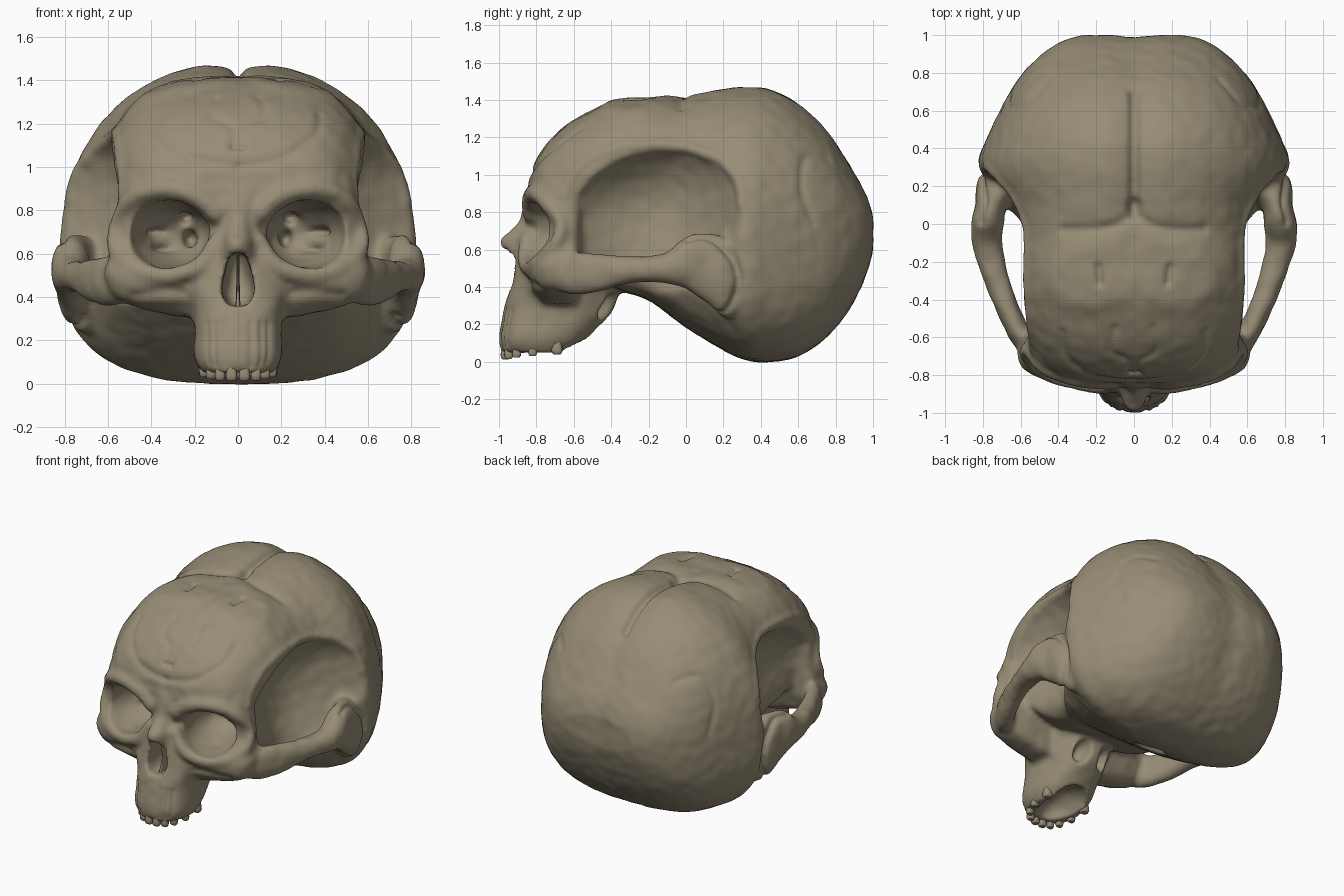
import bpy, bmesh, math
from mathutils import Matrix, noise, kdtree
from mathutils.bvhtree import BVHTree

bone = bpy.data.materials.new("bone")
bone.diffuse_color = (0.31, 0.265, 0.18, 1)


def spline(pts, k):
    """Catmull-Rom resampling of equally long tuples."""
    out = []
    for i in range(len(pts) - 1):
        a, b, c, d = (pts[max(i - 1, 0)], pts[i], pts[i + 1], pts[min(i + 2, len(pts) - 1)])
        for j in range(k):
            t = j / k
            out.append(tuple(q + 0.5 * t * (r - p + t * (2*p - 5*q + 4*r - s + t * (3*(q - r) + s - p)))
                             for p, q, r, s in zip(a, b, c, d)))
    return out + [tuple(pts[-1])]


def loft(bm, secs, axis, side=1, n=48, k=5, low=0.0):
    """Sections (station, centre x, half width, low, middle, high, squareness) along y or z."""
    rings = []
    for t, cx, w, lo, mid, hi, e in spline(secs, k):
        ring = []
        for i in range(n):
            a = 2 * math.pi * i / n
            c, s = math.cos(a), math.sin(a)
            f = e + (low if s < 0 else 0)
            u = side * (cx + w * math.copysign(abs(c) ** (2 / f), c))
            v = mid + (hi - mid if s > 0 else mid - lo) * math.copysign(abs(s) ** (2 / f), s)
            ring.append(bm.verts.new((u, t, v) if axis == 'y' else (u, v, t)))
        rings.append(ring)
    for a, b in zip(rings, rings[1:]):
        for i in range(n):
            bm.faces.new((a[i], a[(i + 1) % n], b[(i + 1) % n], b[i]))
    bm.faces.new(rings[0])
    bm.faces.new(rings[-1])
    return [v for r in rings for v in r]


def ball(bm, co, rad, turn=0.0, sub=3):
    m = Matrix.Translation(co) @ Matrix.Rotation(turn, 4, 'Z') @ Matrix.Diagonal((*rad, 1))
    bmesh.ops.create_icosphere(bm, subdivisions=sub, radius=1, matrix=m)


def ridge(bm, pts, side):
    for x, y, z, r in spline(pts, 8):
        ball(bm, (side * x, y, z), (r, r, r), sub=2)


def finish(name, bm):
    bmesh.ops.recalc_face_normals(bm, faces=bm.faces)
    me = bpy.data.meshes.new(name)
    bm.to_mesh(me)
    bm.free()
    ob = bpy.data.objects.new(name, me)
    bpy.context.collection.objects.link(ob)
    me.materials.append(bone)
    return ob


def voxel(ob, size):
    m = ob.modifiers.new("voxel", 'REMESH')
    m.mode, m.voxel_size = 'VOXEL', size


# Braincase
bm = bmesh.new()
case = loft(bm, [
    (-.84, 0, .24, .86, .92, .98, 2.2), (-.78, 0, .43, .76, .92, 1.12, 2.2),
    (-.65, 0, .53, .60, .92, 1.26, 2.4), (-.50, 0, .58, .45, .92, 1.345, 2.6),
    (-.35, 0, .605, .38, .90, 1.405, 2.7), (-.20, 0, .615, .33, .87, 1.415, 2.8),
    (-.05, 0, .635, .22, .80, 1.415, 2.7), (.10, 0, .70, .12, .70, 1.45, 2.4),
    (.30, 0, .82, .015, .60, 1.48, 2.2), (.45, 0, .78, .0, .60, 1.465, 2.25),
    (.60, 0, .71, .03, .61, 1.39, 2.3), (.75, 0, .625, .13, .64, 1.25, 2.3),
    (.87, 0, .52, .27, .67, 1.07, 2.3), (.96, 0, .40, .45, .70, .91, 2.2),
    (1.0, 0, .27, .58, .70, .80, 2)], 'y', n=128, k=7, low=.6)
# Temporal hollows pressed into its sides
for v in case:
    dy, dz = v.co.y + .16, v.co.z - .82
    p, q = dy * .985 + dz * .17, dz * .985 - dy * .17
    r2 = (p / .45) ** 2 + (q / (.31 if q > 0 else .45)) ** 2
    if r2 < 1 and abs(v.co.x) > .2:
        v.co.x -= math.copysign(.23 * (1 - r2) ** .8, v.co.x)

# Face plate with cheekbones
loft(bm, [
    (.31, 0, .28, -.80, -.66, -.56, 2.2), (.345, 0, .44, -.80, -.66, -.57, 2.5),
    (.40, 0, .57, -.84, -.66, -.56, 3),
    (.50, 0, .62, -.86, -.66, -.53, 3), (.58, 0, .60, -.83, -.64, -.53, 3),
    (.68, 0, .575, -.79, -.62, -.53, 2.8), (.80, 0, .565, -.82, -.62, -.52, 2.6),
    (.90, 0, .545, -.85, -.62, -.50, 2.6), (1.0, 0, .515, -.80, -.60, -.48, 2.5),
    (1.06, 0, .46, -.72, -.60, -.48, 2.3)], 'z')
# Upper jaw
loft(bm, [
    (.05, 0, .165, -.985, -.80, -.62, 2.4), (.12, 0, .20, -1.0, -.80, -.54, 2.5),
    (.25, 0, .20, -.98, -.78, -.41, 2.5), (.36, 0, .215, -.955, -.75, -.36, 2.5),
    (.45, 0, .25, -.93, -.72, -.36, 2.4), (.55, 0, .21, -.92, -.70, -.42, 2.2),
    (.65, 0, .16, -.90, -.70, -.45, 2), (.76, 0, .12, -.87, -.70, -.50, 2)], 'z')
# Nose bridge
loft(bm, [
    (.56, 0, .08, -.95, -.85, -.75, 2), (.60, 0, .078, -.98, -.86, -.75, 2),
    (.655, 0, .07, -.995, -.86, -.75, 2), (.70, 0, .062, -.945, -.84, -.75, 2),
    (.75, 0, .065, -.89, -.80, -.72, 2), (.82, 0, .10, -.875, -.80, -.70, 2),
    (.92, 0, .16, -.85, -.78, -.70, 2)], 'z')

for s in (1, -1):
    # Cheek arches
    loft(bm, [
        (-.74, .50, .06, .40, .46, .52, 2), (-.62, .58, .07, .36, .46, .58, 2.2),
        (-.48, .655, .065, .37, .47, .58, 2.2), (-.30, .725, .07, .42, .49, .565, 2.2),
        (-.12, .775, .08, .42, .50, .58, 2.2), (0, .775, .087, .39, .53, .67, 2.2),
        (.10, .755, .085, .32, .50, .69, 2.2), (.20, .71, .125, .24, .46, .67, 2.2),
        (.29, .67, .13, .24, .46, .62, 2)], 'y', s)
    # Eye socket rims
    ridge(bm, [(.10, -.83, .79, .05), (.20, -.83, .87, .05), (.35, -.81, .90, .045),
               (.48, -.75, .86, .045), (.56, -.67, .74, .035), (.565, -.70, .62, .04),
               (.46, -.79, .525, .045), (.31, -.835, .50, .045), (.17, -.86, .55, .045),
               (.10, -.85, .66, .04)], s)
skull = finish("skull", bm)

# Cutters: sockets, nose, palate and openings
bm = bmesh.new()
for s in (1, -1):
    ball(bm, (s * .325, -.80, .69), (.187, .37, .16), s * .27)
    ball(bm, (s * .24, -.47, .77), (.035, .09, .032))
    ball(bm, (s * .35, -.53, .70), (.09, .08, .022), s * .3)
    ball(bm, (s * .33, -.54, .62), (.07, .08, .02), s * .3)
    ball(bm, (s * .22, -.46, .67), (.035, .10, .045))
    ball(bm, (s * .235, -.87, .465), (.022, .08, .018))
    ball(bm, (s * .09, -.37, .29), (.055, .14, .085))
loft(bm, [(.36, 0, .045, -1.1, -.9, -.68, 3), (.42, 0, .075, -1.1, -.9, -.64, 3),
          (.52, 0, .062, -1.1, -.9, -.62, 3), (.605, 0, .03, -1.1, -.9, -.65, 3)], 'z')
ball(bm, (0, -.71, .04), (.125, .22, .13))
ball(bm, (0, .14, .06), (.11, .12, .12))
cutter = finish("cutter", bm)
cutter.hide_render = True
voxel(cutter, .014)

voxel(skull, .018)
cut = skull.modifiers.new("cut", 'BOOLEAN')
cut.operation, cut.object, cut.solver = 'DIFFERENCE', cutter, 'EXACT'
voxel(skull, .0135)
sm = skull.modifiers.new("smooth", 'SMOOTH')
sm.factor, sm.iterations = .5, 6
dg = bpy.context.evaluated_depsgraph_get()
me = bpy.data.meshes.new_from_object(skull.evaluated_get(dg))
skull.modifiers.clear()
skull.data = me
bpy.data.objects.remove(cutter)

# Broad valley between the two crown lobes and at the back
for v in me.vertices:
    x, y, z = v.co
    g = math.exp(-(x / .09) ** 2)
    if y > -.05 and z > .9:
        v.co.z -= .03 * g * min(1, (y + .05) / .15) * min(1, (z - .9) / .3)
    v.co.y -= .012 * g * max(0, min(1, (y - .75) / .2))

kd = kdtree.KDTree(len(me.vertices))
for v in me.vertices:
    kd.insert(v.co, v.index)
kd.balance()
bvh = BVHTree.FromPolygons([v.co.copy() for v in me.vertices], [tuple(p.vertices) for p in me.polygons])
normals = [v.normal.copy() for v in me.vertices]


def stroke(pts, width, depth, sides=(1, -1)):
    """Sculpt a groove (negative) or ridge (positive) along the surface."""
    for s in sides:
        hit = {}
        for x, y, z in spline(pts, 24) if len(pts) > 1 else pts:
            p = bvh.find_nearest((s * x, y, z))[0]
            for _, i, d in kd.find_range(p, width * 2.2):
                hit[i] = max(hit.get(i, 0), math.exp(-(d / width) ** 2))
        for i, f in hit.items():
            me.vertices[i].co += normals[i] * depth * f


# Sutures, temporal lines and pits
stroke([(0, .04, 1.41), (0, .3, 1.44), (0, .5, 1.4), (0, .68, 1.27)], .024, -.032, (1,))
stroke([(0, .10, 1.42), (.06, .01, 1.42), (.2, -.03, 1.42), (.38, -.03, 1.38)], .03, -.014)
stroke([(0, -.83, 1.0), (.2, -.78, 1.03), (.33, -.65, 1.1), (.36, -.55, 1.2)], .025, -.01)
stroke([(.02, -.78, 1.1), (.03, -.72, 1.18), (.12, -.66, 1.23), (.10, -.55, 1.32)], .02, -.007)
stroke([(.1, -.1, 1.42), (.3, -.15, 1.4), (.42, -.3, 1.33), (.3, -.42, 1.35), (.1, -.4, 1.38)], .06, .01)
stroke([(.55, -.65, .9), (.54, -.6, 1.0), (.58, -.45, 1.13), (.6, -.2, 1.17), (.66, .05, 1.15),
        (.76, .25, 1.0), (.78, .29, .85)], .03, .012)
stroke([(.85, 0, .7), (.82, .13, .69), (.82, .24, .57), (.8, .28, .42), (.76, .2, .27), (.7, .06, .25)], .022, -.02)
stroke([(.5, .83, 1.13), (.6, .68, 1.13), (.68, .63, .95), (.66, .68, .74)], .025, -.008)
stroke([(.19, -.23, 1.4), (.18, -.31, 1.4)], .02, -.02)
stroke([(.02, -.79, 1.09)], .016, -.02)
stroke([(.48, -.80, .40), (.35, -.85, .42), (.26, -.9, .40)], .03, -.012)
for x in (.06, .11, .16):
    stroke([(x, -.99, .08), (x, -.96, .28)], .014, -.008)
# Fine bone texture
for v in me.vertices:
    v.co += normals[v.index] * .004 * noise.noise(v.co * 13)
me.shade_smooth()
me.name = "skull"

# Nasal septum
bm = bmesh.new()
loft(bm, [(.34, 0, .012, -.90, -.8, -.62, 3), (.46, 0, .008, -.86, -.75, -.60, 3),
          (.64, 0, .006, -.90, -.75, -.60, 3)], 'z', n=24)
finish("nasal_septum", bm).data.shade_smooth()

# Teeth
bm = bmesh.new()
for s in (1, -1):
    for x, y, r, z in ((.03, -.965, .026, .012), (.083, -.948, .024, .015), (.125, -.905, .024, .022),
                       (.155, -.82, .024, .03), (.155, -.69, .03, .04)):
        loft(bm, [(z, x, r * .75, y - r * .6, y, y + r * .6, 3), (z + .02, x, r, y - r, y, y + r, 3),
                  (z + .07, x, r * .8, y - r * .8, y, y + r * .8, 2.5)], 'z', s, n=16, k=3)
teeth = finish("teeth", bm)
bpy.context.view_layer.objects.active = teeth
teeth.select_set(True)
bpy.ops.object.shade_smooth_by_angle(angle=math.radians(40))
